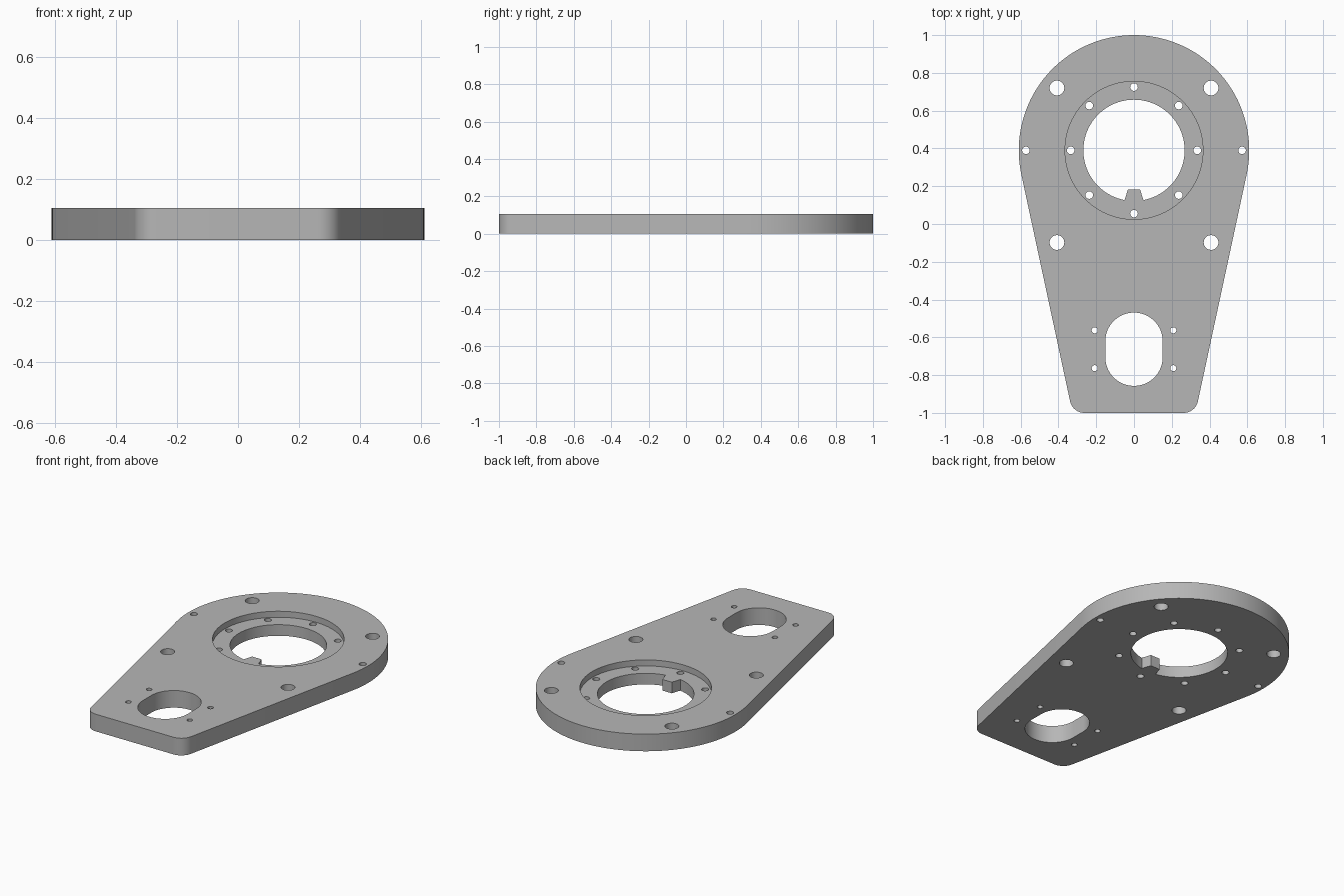
import bpy, bmesh
from math import sin, cos, atan, asin, radians, pi

cube = bpy.data.objects.get("Cube")
if cube:
    bpy.data.objects.remove(cube, do_unlink=True)

THICK = 0.105        # plate thickness
FLOOR = 0.068        # height of the recess floor
BORE_Y = 0.39        # centre of the large end
HEAD_R = 0.61
SLOT_Y = -0.663

grey = bpy.data.materials.new("machined grey")
grey.use_nodes = True
colour = (0.47, 0.47, 0.47, 1)
grey.diffuse_color = colour
grey.node_tree.nodes["Principled BSDF"].inputs["Base Color"].default_value = colour


def arc(x, y, r, a0, a1, n):
    """Points along an arc, angles in radians."""
    return [(x + r * cos(a0 + (a1 - a0) * i / n),
             y + r * sin(a0 + (a1 - a0) * i / n)) for i in range(n + 1)]


def circle(x, y, r, n=32):
    return arc(x, y, r, 0, 2 * pi, n)[:-1]


def prism(name, outlines, z0, z1):
    """Extrude closed counter-clockwise outlines from z0 to z1."""
    bm = bmesh.new()
    for pts in outlines:
        face = bm.faces.new([bm.verts.new((x, y, z0)) for x, y in pts])
        top = bmesh.ops.extrude_face_region(bm, geom=[face])["geom"]
        verts = [v for v in top if isinstance(v, bmesh.types.BMVert)]
        bmesh.ops.translate(bm, verts=verts, vec=(0, 0, z1 - z0))
    bmesh.ops.recalc_face_normals(bm, faces=bm.faces)
    mesh = bpy.data.meshes.new(name)
    bm.to_mesh(mesh)
    bm.free()
    mesh.materials.append(grey)
    obj = bpy.data.objects.new(name, mesh)
    bpy.context.collection.objects.link(obj)
    return obj


def cut(target, cutter):
    """Subtract the cutter and discard it."""
    cutter.hide_render = True
    mod = target.modifiers.new("cut", "BOOLEAN")
    mod.operation = "DIFFERENCE"
    mod.solver = "EXACT"
    mod.object = cutter
    bpy.context.view_layer.objects.active = target
    bpy.ops.object.modifier_apply(modifier=mod.name)
    bpy.data.objects.remove(cutter, do_unlink=True)


# Plate outline: round head, tapering tangent sides, filleted foot
slope = 0.215
tilt = atan(slope)
fillet = 0.077
side_x = HEAD_R * cos(tilt) - slope * (BORE_Y - HEAD_R * sin(tilt) + 1)
foot_x = side_x - fillet * (1 / cos(tilt) - slope)
foot_y = -1 + fillet
outline = arc(0, BORE_Y, HEAD_R, -tilt, pi + tilt, 96)
outline += arc(-foot_x, foot_y, fillet, pi + tilt, 1.5 * pi, 12)
outline += arc(foot_x, foot_y, fillet, 1.5 * pi, 2 * pi - tilt, 12)
plate = prism("mounting_plate", [outline], 0, THICK)

# Round recess around the bore
cut(plate, prism("recess_cutter", [circle(0, BORE_Y, 0.365, 96)], FLOOR, THICK + 0.1))

# Bore with a tapered key tooth pointing inwards
bore_r, key_base, key_tip = 0.268, 0.05, 0.032
gap = asin(key_base / bore_r)
bore = arc(0, BORE_Y, bore_r, -pi / 2 + gap, 1.5 * pi - gap, 90)
bore += [(-key_tip, 0.183), (key_tip, 0.183)]

# Rounded slot in the foot
slot_r, slot_half = 0.152, 0.042
slot = arc(0, SLOT_Y + slot_half, slot_r, 0, pi, 32)
slot += arc(0, SLOT_Y - slot_half, slot_r, pi, 2 * pi, 32)

# Bolt circle in the recess
holes = [circle(0.335 * cos(i * pi / 4), BORE_Y + 0.335 * sin(i * pi / 4), 0.02)
         for i in range(8)]

# Mirrored mounting holes
for s in (-1, 1):
    holes.append(circle(s * 0.572, BORE_Y, 0.02))
    for t in (-1, 1):
        holes.append(circle(s * 0.408, 0.311 + t * 0.409, 0.039))
        holes.append(circle(s * 0.208, SLOT_Y + t * 0.1, 0.016))

cut(plate, prism("hole_cutter", [bore, slot] + holes, -0.1, THICK + 0.1))

bpy.ops.object.select_all(action="DESELECT")
plate.select_set(True)
bpy.context.view_layer.objects.active = plate
bpy.ops.object.shade_smooth_by_angle(angle=radians(30))
